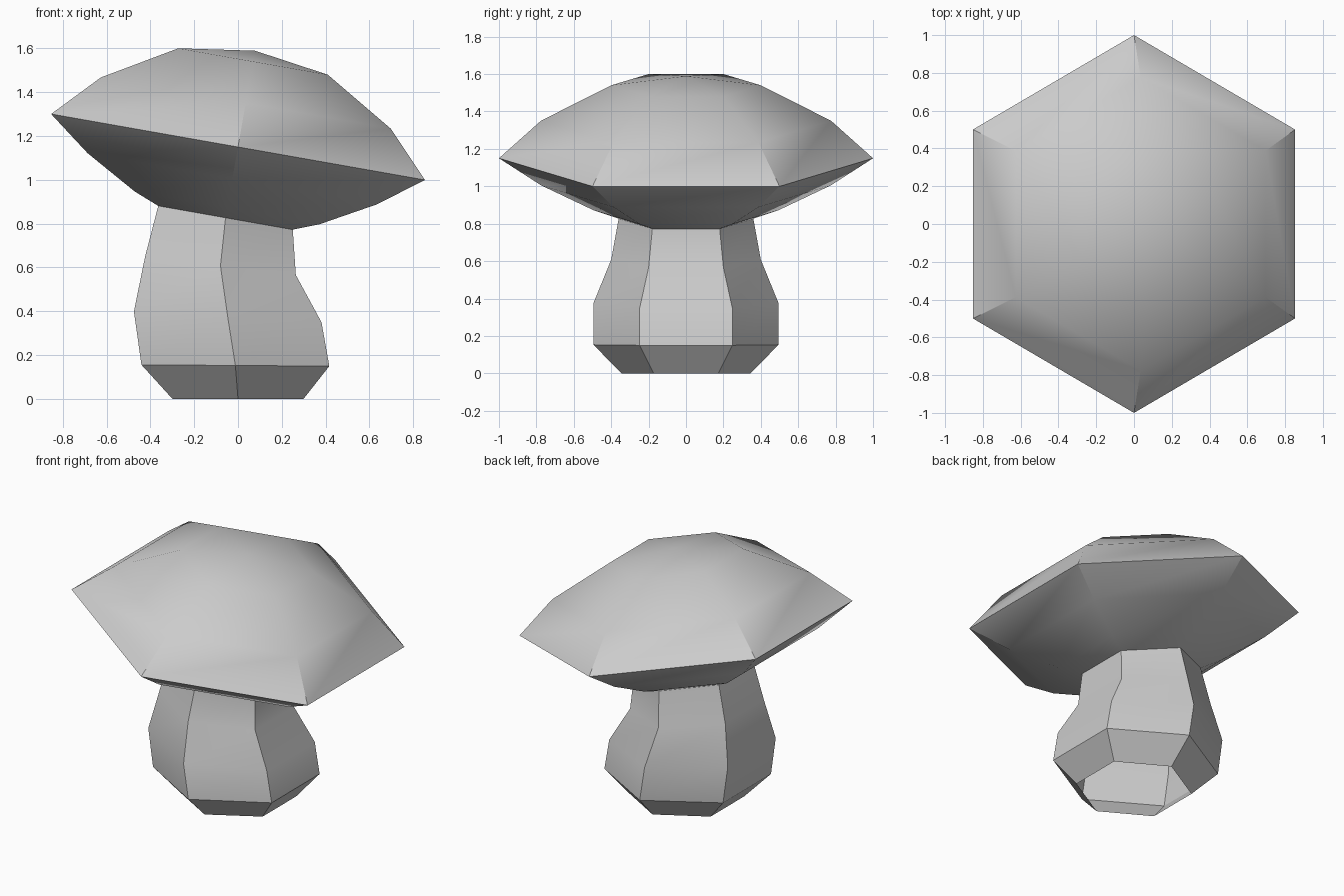
import bpy
import bmesh
from math import radians
from mathutils import Matrix, Vector

cube = bpy.data.objects.get("Cube")
if cube:
    bpy.data.objects.remove(cube)

SIDES = 6
SMOOTH = radians(30)

pale = bpy.data.materials.new("pale_grey")
pale.use_nodes = True
pale.diffuse_color = (0.6, 0.6, 0.6, 1)
pale.node_tree.nodes["Principled BSDF"].inputs["Base Color"].default_value = (0.6, 0.6, 0.6, 1)


def ring(bm, radius, centre, tilt):
    """Hexagonal ring with a corner facing the front, leaning toward +x."""
    lean = Matrix.Rotation(radians(tilt), 3, 'Y')
    corners = []
    for i in range(SIDES):
        spoke = Matrix.Rotation(radians(90 + i * 360 / SIDES), 3, 'Z') @ Vector((radius, 0, 0))
        corners.append(bm.verts.new(lean @ spoke + Vector(centre)))
    return corners


def loft(name, rings, apex=None):
    """Bridge rings listed from bottom to top, with an optional closing point."""
    bm = bmesh.new()
    loops = [ring(bm, *r) for r in rings]
    for low, high in zip(loops, loops[1:]):
        for i in range(SIDES):
            j = (i + 1) % SIDES
            bm.faces.new((low[i], low[j], high[j], high[i]))
    if apex:
        tip = bm.verts.new(apex)
        for i in range(SIDES):
            bm.faces.new((loops[-1][i], loops[-1][(i + 1) % SIDES], tip))
    mesh = bpy.data.meshes.new(name)
    bm.to_mesh(mesh)
    bm.free()
    mesh.materials.append(pale)
    obj = bpy.data.objects.new(name, mesh)
    bpy.context.collection.objects.link(obj)
    bpy.ops.object.select_all(action='DESELECT')
    obj.select_set(True)
    bpy.context.view_layer.objects.active = obj
    bpy.ops.object.shade_smooth_by_angle(angle=SMOOTH)
    return obj


# Cap: rings strung along one axis that leans toward +x
CAP_TILT = 10
cap_centre = Vector((0, 0, 1.15))
cap_axis = Matrix.Rotation(radians(CAP_TILT), 3, 'Y') @ Vector((0, 0, 1))
cap_profile = [(0.36, -0.328), (0.495, -0.282), (0.775, -0.147),
               (1.0, 0), (0.775, 0.204), (0.4, 0.396)]
loft("mushroom_cap",
     [(r, cap_centre + cap_axis * h, CAP_TILT) for r, h in cap_profile],
     apex=cap_centre + cap_axis * 0.446)

# Stem: hollow, open at the foot, bending gradually into the cap
loft("mushroom_stem", [
    (0.345, (0, 0, 0), 0),
    (0.495, (-0.012, 0, 0.153), 0.4),
    (0.495, (-0.047, 0, 0.375), 3.3),
    (0.4, (-0.08, 0, 0.608), 7),
    (0.36, cap_centre + cap_axis * -0.328, CAP_TILT),
])
